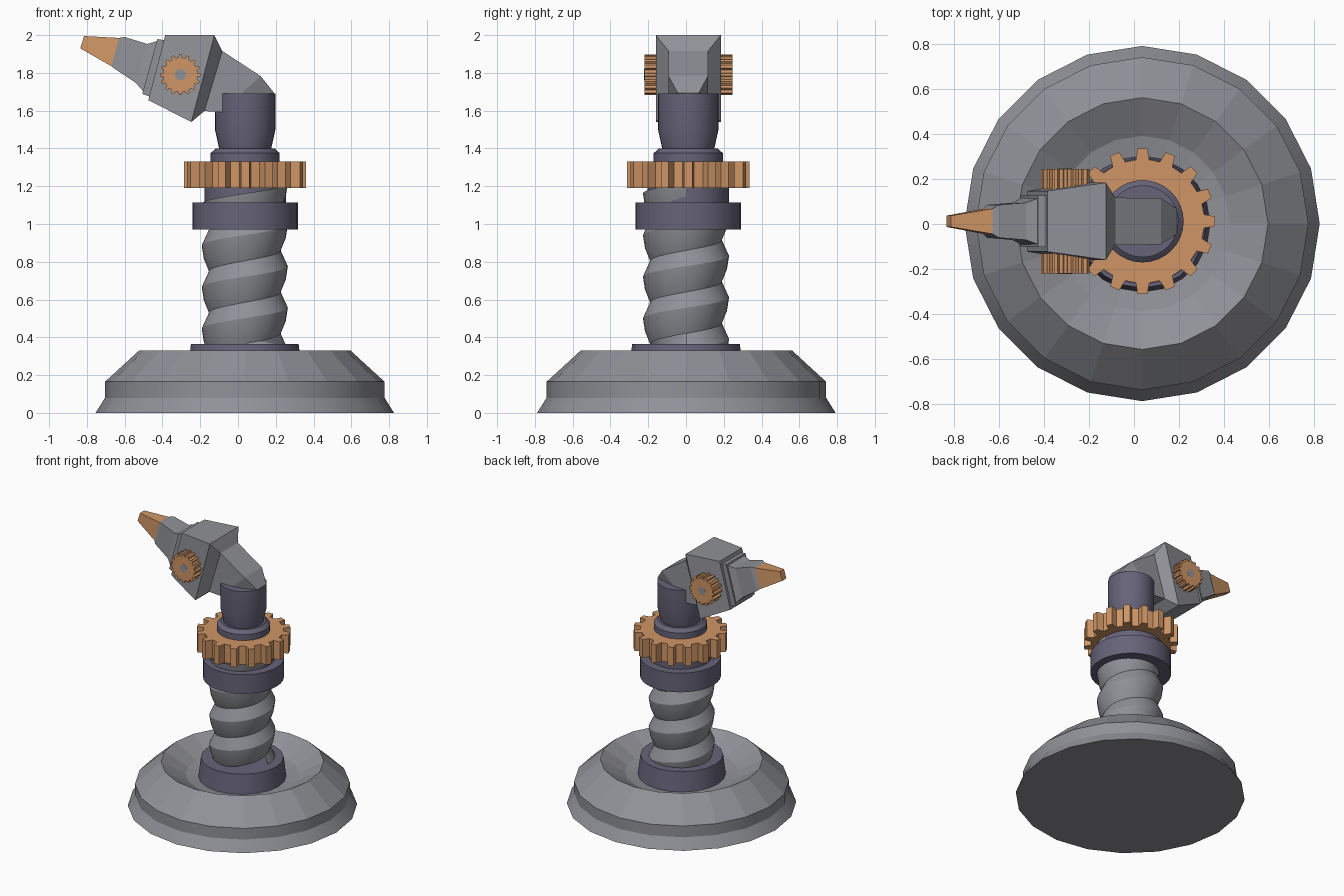
import bpy, bmesh, math
from math import sin, cos, pi, tau

if "Cube" in bpy.data.objects:
    bpy.data.objects.remove(bpy.data.objects["Cube"], do_unlink=True)

AX, AY = 0.038, 0.012      # axis of the upper column


def material(name, rgb):
    m = bpy.data.materials.new(name)
    m.use_nodes = True
    m.diffuse_color = (*rgb, 1)
    m.node_tree.nodes["Principled BSDF"].inputs["Base Color"].default_value = (*rgb, 1)
    return m


GRAY = material("steel gray", (0.28, 0.285, 0.31))
VIOLET = material("dark violet gray", (0.135, 0.125, 0.19))
COPPER = material("copper orange", (0.62, 0.30, 0.13))


def finish(name, bm, mat, loc=(0, 0, 0), smooth=False):
    bmesh.ops.recalc_face_normals(bm, faces=bm.faces)
    me = bpy.data.meshes.new(name)
    bm.to_mesh(me)
    bm.free()
    me.materials.append(mat)
    ob = bpy.data.objects.new(name, me)
    ob.location = loc
    bpy.context.collection.objects.link(ob)
    if smooth:
        bpy.ops.object.select_all(action='DESELECT')
        ob.select_set(True)
        bpy.context.view_layer.objects.active = ob
        bpy.ops.object.shade_smooth_by_angle(angle=math.radians(25))
    return ob


def skin(bm, rings):
    """Bridge successive closed rings of points and cap both ends."""
    rows = [[bm.verts.new(p) for p in ring] for ring in rings]
    n = len(rows[0])
    for a, b in zip(rows, rows[1:]):
        for i in range(n):
            j = (i + 1) % n
            bm.faces.new((a[i], a[j], b[j], b[i]))
    bm.faces.new(rows[0])
    bm.faces.new(rows[-1])


def lathe(name, profile, mat, loc, sides=32):
    bm = bmesh.new()
    skin(bm, [[(r * cos(tau * i / sides), r * sin(tau * i / sides), z)
               for i in range(sides)] for r, z in profile])
    return finish(name, bm, mat, loc, True)


def loft(name, sections, mat):
    """Sections: bottom point (x, z), top point (x, z), half width."""
    bm = bmesh.new()
    skin(bm, [[(b[0], AY - w, b[1]), (b[0], AY + w, b[1]),
               (t[0], AY + w, t[1]), (t[0], AY - w, t[1])] for b, t, w in sections])
    return finish(name, bm, mat)


def gear(name, radius, depth, loc, teeth=16):
    bm = bmesh.new()
    ring = []
    step = tau / teeth
    for i in range(teeth):
        for off, r in ((-0.28, 0.85), (-0.17, 1), (0.17, 1), (0.28, 0.85)):
            a = step * (i + off)
            ring.append((radius * r * cos(a), radius * r * sin(a)))
    skin(bm, [[(x, y, z) for x, y in ring] for z in (-depth / 2, depth / 2)])
    return finish(name, bm, COPPER, loc)


# Broad dished base; the sloping rings stay faceted
base = lathe("base", [(0.79, 0), (0.74, 0.08), (0.74, 0.165), (0.56, 0.33),
                      (0.39, 0.235), (0.25, 0.21)], GRAY, (AX - 0.002, 0.002, 0), 20)
for p in base.data.polygons:
    if p.center.z > 0.17:
        p.use_smooth = False
lathe("base_collar", [(0.305, 0.2), (0.285, 0.365)], VIOLET, (AX - 0.002, 0, 0), 20)

# Screw column: one helical thread, right handed
bm = bmesh.new()
seg, pitch = 32, 0.22
thread = [(0, 0.19), (0.3, 0.217), (0.62, 0.228)]
strip = []
for k in range(seg * 4 + 1):
    z = 0.2 + pitch * k / seg
    a = tau * k / seg
    strip.append([bm.verts.new((r * cos(a), r * sin(a), z + pitch * t))
                  for t, r in thread])
for k in range(seg * 4):
    a, b = strip[k], strip[k + 1]
    for i in range(2):
        bm.faces.new((a[i], b[i], b[i + 1], a[i + 1]))
    if k + seg < len(strip) - 1:   # join to the turn above
        c, d = strip[k + seg], strip[k + seg + 1]
        bm.faces.new((a[2], b[2], d[0], c[0]))
bmesh.ops.remove_doubles(bm, verts=bm.verts, dist=0.0001)
finish("screw_column", bm, GRAY, (AX - 0.002, 0, 0), True)

# Nut, big gear and neck
lathe("nut", [(0.279, 0.97), (0.279, 1.115), (0.215, 1.115), (0.215, 1.2)],
      VIOLET, (AX, AY, 0))
gear("large_gear", 0.324, 0.14, (AX, AY, 1.26))
lathe("neck", [(0.183, 1.32), (0.183, 1.375), (0.155, 1.4), (0.138, 1.4),
               (0.16, 1.5), (0.16, 1.69)], VIOLET, (AX, AY, 0))

# Head: elbow, housing, flange, holder and tip
loft("elbow", [((-0.178, 1.598), (-0.083, 1.916), 0.105),
               ((-0.09, 1.592), (0.12, 1.783), 0.104),
               ((0.1, 1.56), (0.192, 1.693), 0.055)], GRAY)
loft("housing", [((-0.475, 1.656), (-0.385, 2.0), 0.135),
                 ((-0.247, 1.54), (-0.125, 2.0), 0.172),
                 ((-0.178, 1.598), (-0.083, 1.916), 0.105)], GRAY)
loft("flange", [((-0.507, 1.688), (-0.427, 1.979), 0.115),
                ((-0.45, 1.67), (-0.37, 1.97), 0.115)], GRAY)
loft("tip_holder", [((-0.67, 1.835), (-0.63, 1.985), 0.056),
                    ((-0.655, 1.823), (-0.6, 1.99), 0.073),
                    ((-0.54, 1.746), (-0.48, 1.953), 0.083),
                    ((-0.5, 1.70), (-0.42, 1.97), 0.105)], GRAY)
loft("tip", [((-0.835, 1.93), (-0.815, 1.995), 0.025),
             ((-0.67, 1.835), (-0.63, 1.985), 0.056)], COPPER)

# Matching small gears and pins on both sides of the housing
for side, label in ((1, "back"), (-1, "front")):
    g = gear("small_gear_" + label, 0.108, 0.09, (-0.305, AY + side * 0.188, 1.79))
    g.rotation_euler.x = pi / 2
    pin = lathe("gear_pin_" + label, [(0.03, -0.03), (0.03, 0.03)], GRAY,
                (-0.305, AY + side * 0.204, 1.79), 16)
    pin.rotation_euler.x = pi / 2
